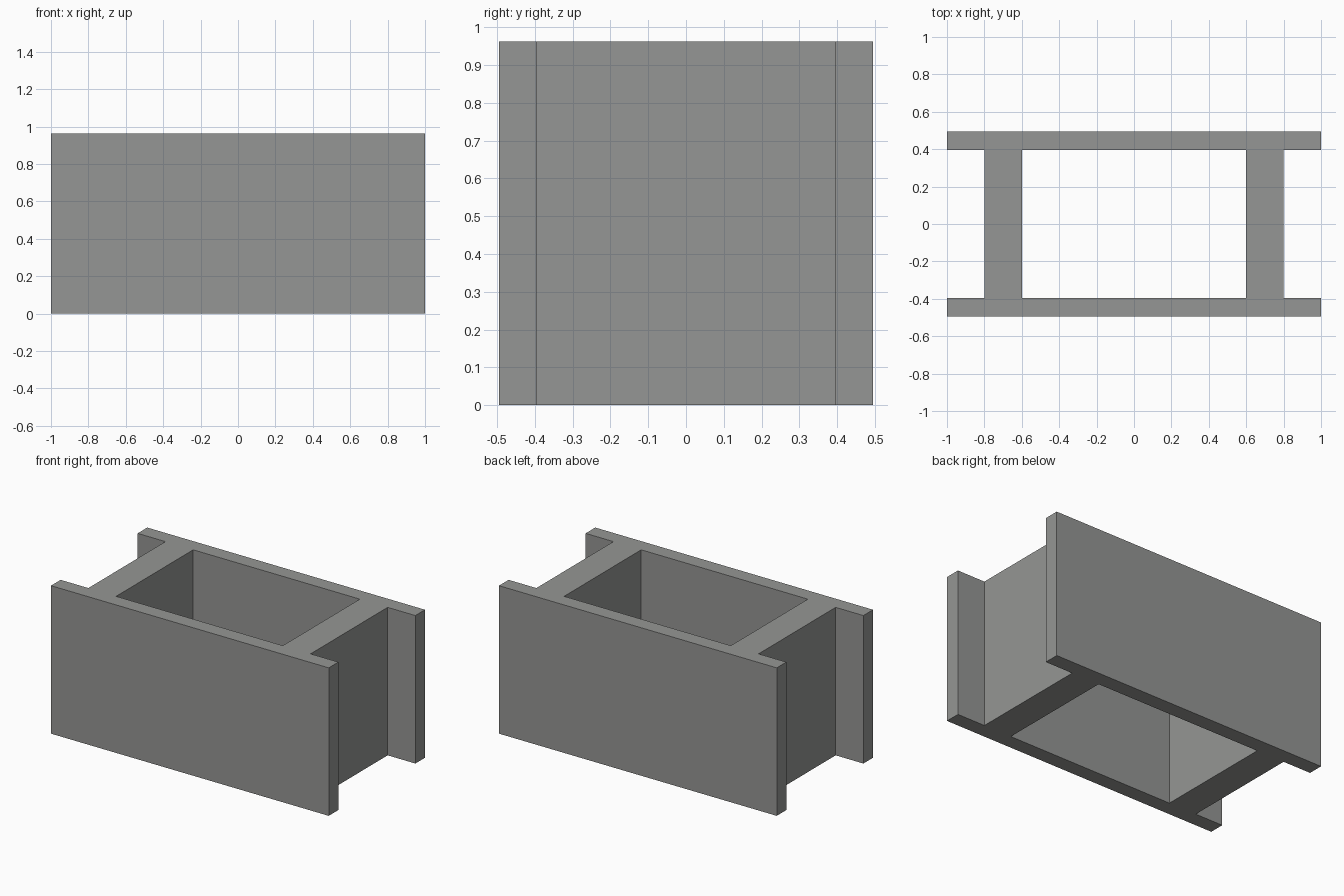
import bpy, bmesh

if "Cube" in bpy.data.objects:
    bpy.data.objects.remove(bpy.data.objects["Cube"])

HEIGHT = 0.963
XS = [-1.0, -0.8, -0.6, 0.6, 0.8, 1.0]   # plan lines across the length
YS = [-0.495, -0.396, 0.396, 0.495]      # plan lines across the depth

concrete = bpy.data.materials.new("concrete grey")
concrete.diffuse_color = (0.30, 0.305, 0.297, 1)
concrete.use_nodes = True
concrete.node_tree.nodes["Principled BSDF"].inputs["Base Color"].default_value = concrete.diffuse_color

bm = bmesh.new()
grid = [[bm.verts.new((x, y, 0)) for y in YS] for x in XS]

# Plan: full-length front and back walls, joined by two cross webs
for i in range(len(XS) - 1):
    for j in range(len(YS) - 1):
        is_wall = j in (0, 2)
        is_web = j == 1 and i in (1, 3)
        if is_wall or is_web:
            bm.faces.new((grid[i][j], grid[i + 1][j],
                          grid[i + 1][j + 1], grid[i][j + 1]))

# Raise the plan to full height as one solid
base = bm.faces[:]
raised = bmesh.ops.extrude_face_region(bm, geom=base, use_keep_orig=True)
top = [v for v in raised["geom"] if isinstance(v, bmesh.types.BMVert)]
bmesh.ops.translate(bm, verts=top, vec=(0, 0, HEIGHT))
bmesh.ops.recalc_face_normals(bm, faces=bm.faces[:])

mesh = bpy.data.meshes.new("hollow_block")
bm.to_mesh(mesh)
bm.free()
mesh.materials.append(concrete)
block = bpy.data.objects.new("hollow_block", mesh)
bpy.context.collection.objects.link(block)
